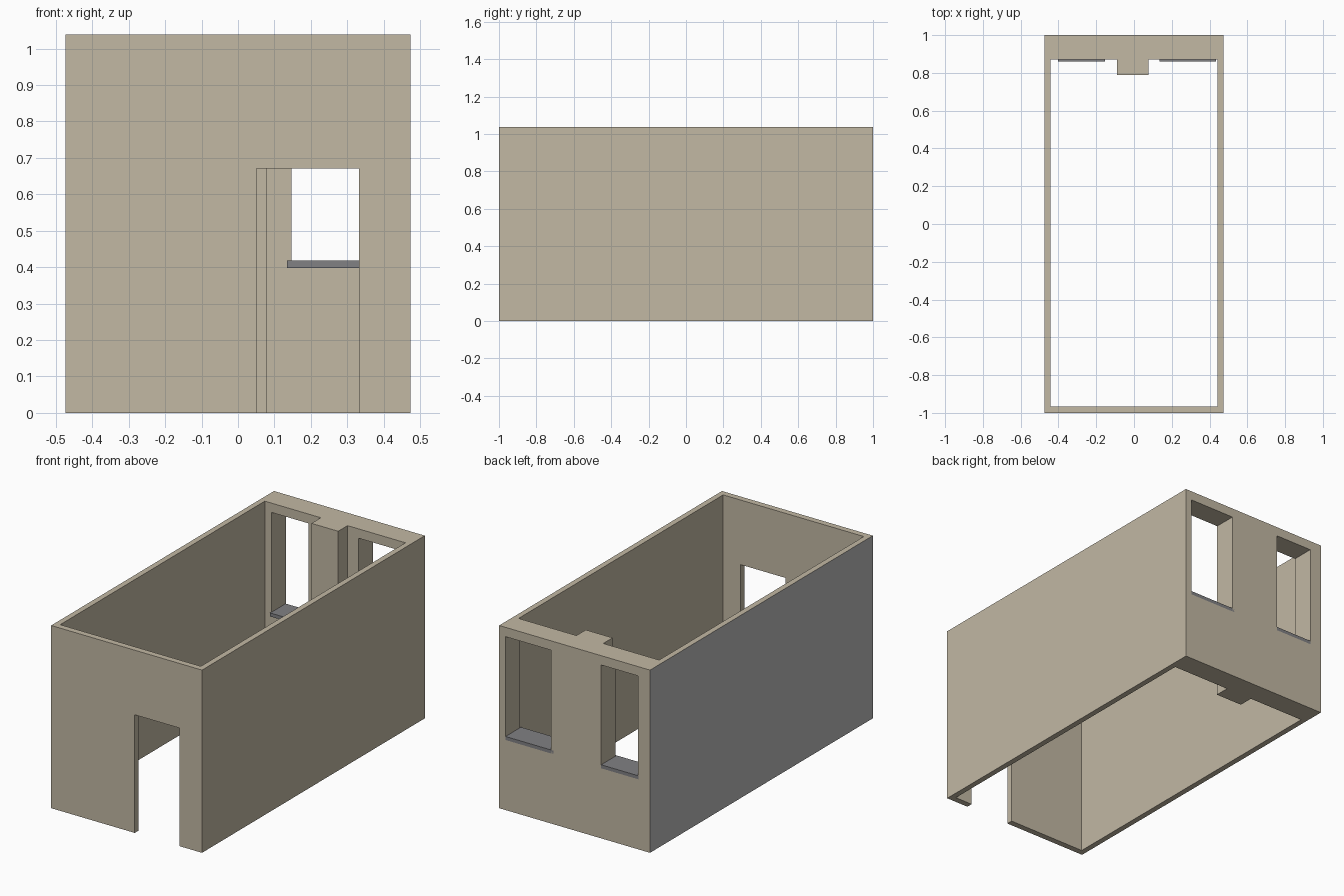
import bpy, bmesh

if "Cube" in bpy.data.objects:
    bpy.data.objects.remove(bpy.data.objects["Cube"])


def material(name, rgb):
    m = bpy.data.materials.new(name)
    m.diffuse_color = (*rgb, 1)
    m.use_nodes = True
    m.node_tree.nodes["Principled BSDF"].inputs["Base Color"].default_value = m.diffuse_color
    return m


def prism(name, profile, z0, z1):
    """Extrude a floor-plan polygon from z0 to z1."""
    bm = bmesh.new()
    face = bm.faces.new([bm.verts.new((x, y, z0)) for x, y in profile])
    top = bmesh.ops.extrude_face_region(bm, geom=[face])["geom"]
    verts = [v for v in top if isinstance(v, bmesh.types.BMVert)]
    bmesh.ops.translate(bm, verts=verts, vec=(0, 0, z1 - z0))
    bmesh.ops.recalc_face_normals(bm, faces=bm.faces[:])
    mesh = bpy.data.meshes.new(name)
    bm.to_mesh(mesh)
    bm.free()
    obj = bpy.data.objects.new(name, mesh)
    bpy.context.collection.objects.link(obj)
    return obj


def box(name, x0, x1, y0, y1, z0, z1):
    return prism(name, [(x0, y0), (x1, y0), (x1, y1), (x0, y1)], z0, z1)


def cut(target, cutter):
    mod = target.modifiers.new("cut", "BOOLEAN")
    mod.operation = "DIFFERENCE"
    mod.solver = "EXACT"
    mod.object = cutter
    bpy.context.view_layer.objects.active = target
    bpy.ops.object.modifier_apply(modifier=mod.name)
    bpy.data.objects.remove(cutter)


tan = material("tan_plaster", (0.54, 0.48, 0.37))
grey = material("grey_wall", (0.48, 0.48, 0.48))
stone = material("grey_sill", (0.22, 0.22, 0.23))

W, H = 0.474, 1.038
SILL_Z, SILL_TOP = 0.398, 0.418

# Room shell: the inner plan wraps around the pilaster on the back wall
walls = box("walls", -W, W, -1, 1, 0, H)
room_plan = [(-0.442, -0.965), (0.442, -0.965), (0.442, 0.872), (0.078, 0.872),
             (0.078, 0.788), (-0.09, 0.788), (-0.09, 0.872), (-0.442, 0.872)]
cut(walls, prism("room_cutter", room_plan, -0.1, H + 0.1))

# Doorway in the front wall
cut(walls, box("door_cutter", 0.051, 0.332, -1.1, -0.9, -0.1, 0.671))

# Back windows: opening x range, then sill x range
windows = {"left": (-0.40, -0.167, -0.402, -0.154),
           "right": (0.147, 0.434, 0.134, 0.435)}
for side, (x0, x1, s0, s1) in windows.items():
    cut(walls, box("window_cutter", x0, x1, 0.8, 1.1, SILL_Z, 0.985))
    sill = box(side + "_window_sill", s0, s1, 0.861, 1, SILL_Z, SILL_TOP)
    sill.data.materials.append(stone)

# Tan walls, with the outer left face in plain grey
walls.data.materials.clear()
walls.data.materials.append(tan)
walls.data.materials.append(grey)
for p in walls.data.polygons:
    p.material_index = 1 if p.center.x < -W + 0.001 else 0
